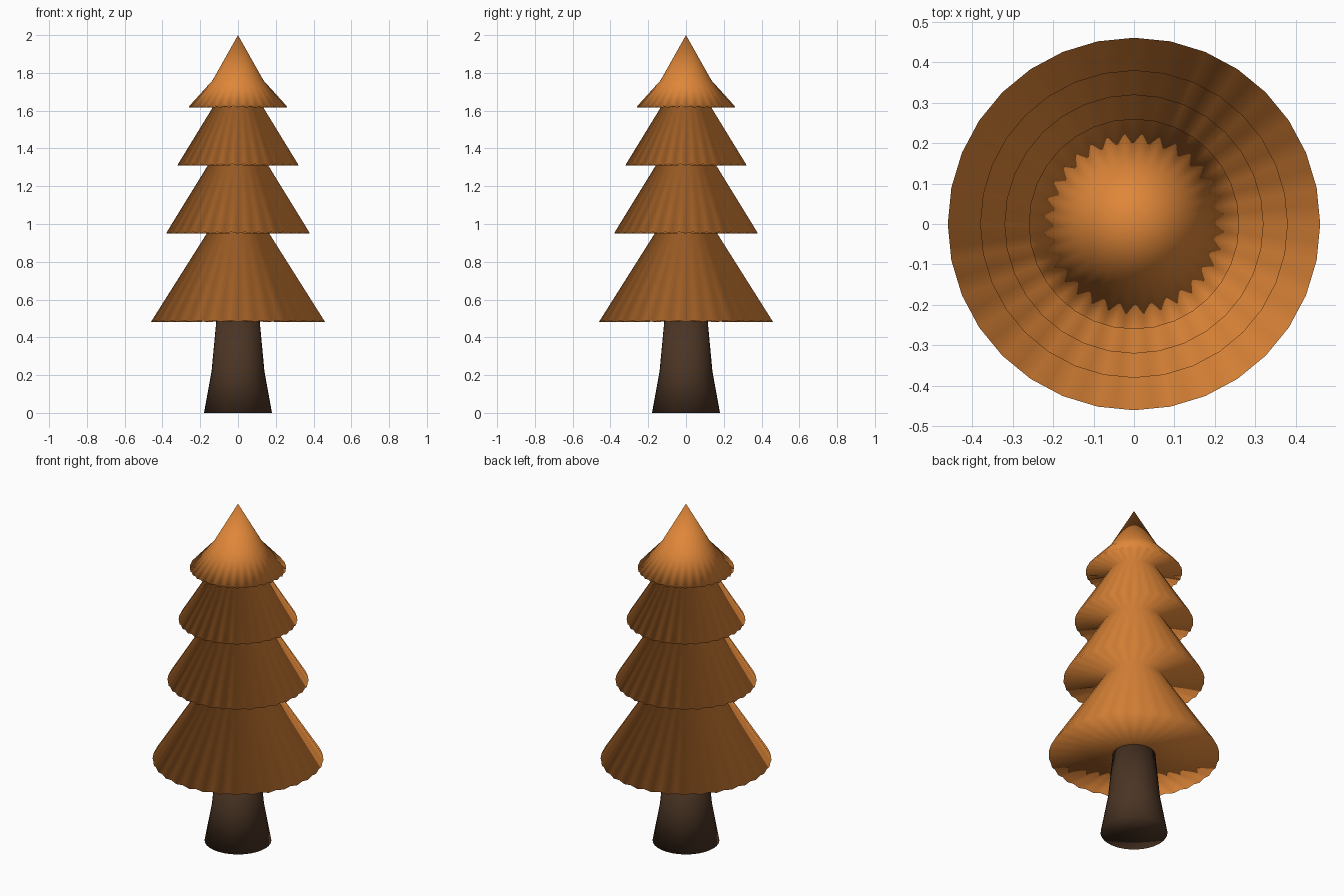
import bpy, bmesh
from math import sin, cos, pi

if "Cube" in bpy.data.objects:
    bpy.data.objects.remove(bpy.data.objects["Cube"])


def material(name, rgb):
    m = bpy.data.materials.new(name)
    m.diffuse_color = (*rgb, 1.0)
    m.use_nodes = True
    m.node_tree.nodes["Principled BSDF"].inputs["Base Color"].default_value = m.diffuse_color
    return m


def lathe(name, profile, segs, mat, scallop=0.008):
    """Revolve (radius, z, is_rim) points; rims get a fine scalloped edge."""
    bm = bmesh.new()
    rings = []
    for r, z, rim in profile:
        if r == 0:
            rings.append([bm.verts.new((0, 0, z))] * segs)
            continue
        ring = []
        for i in range(segs):
            a = 2 * pi * i / segs
            odd = rim and i % 2
            rr = r * cos(2 * pi / segs) if odd else r
            ring.append(bm.verts.new((rr * cos(a), rr * sin(a), z + (scallop if odd else 0))))
        rings.append(ring)
    for lo, hi in zip(rings, rings[1:]):
        for i in range(segs):
            j = (i + 1) % segs
            quad = list(dict.fromkeys((lo[i], lo[j], hi[j], hi[i])))
            bm.faces.new(quad)
    bmesh.ops.recalc_face_normals(bm, faces=bm.faces)
    for f in bm.faces:
        f.smooth = True
    me = bpy.data.meshes.new(name)
    bm.to_mesh(me)
    bm.free()
    me.materials.append(mat)
    ob = bpy.data.objects.new(name, me)
    bpy.context.collection.objects.link(ob)
    return ob


# Trunk, flared at the foot
lathe("trunk",
      [(0, 0, 0), (0.18, 0, 0), (0.14, 0.22, 0), (0.115, 0.485, 0), (0, 0.485, 0)],
      32, material("bark", (0.07, 0.035, 0.018)))

# Foliage: four skirts, each (rim radius, rim height, neck radius, neck height)
tiers = [(0.46, 0.482, 0.165, 0.95),
         (0.38, 0.95, 0.16, 1.31),
         (0.32, 1.31, 0.132, 1.62),
         (0.26, 1.617, 0.135, 1.76)]
profile = [(0, 0.484, 0)]
for rim_r, rim_z, neck_r, neck_z in tiers:
    profile += [(rim_r, rim_z, 1), (neck_r, neck_z, 0)]
profile.append((0, 2.0, 0))
lathe("foliage", profile, 64, material("autumn_needles", (0.74, 0.24, 0.04)))
